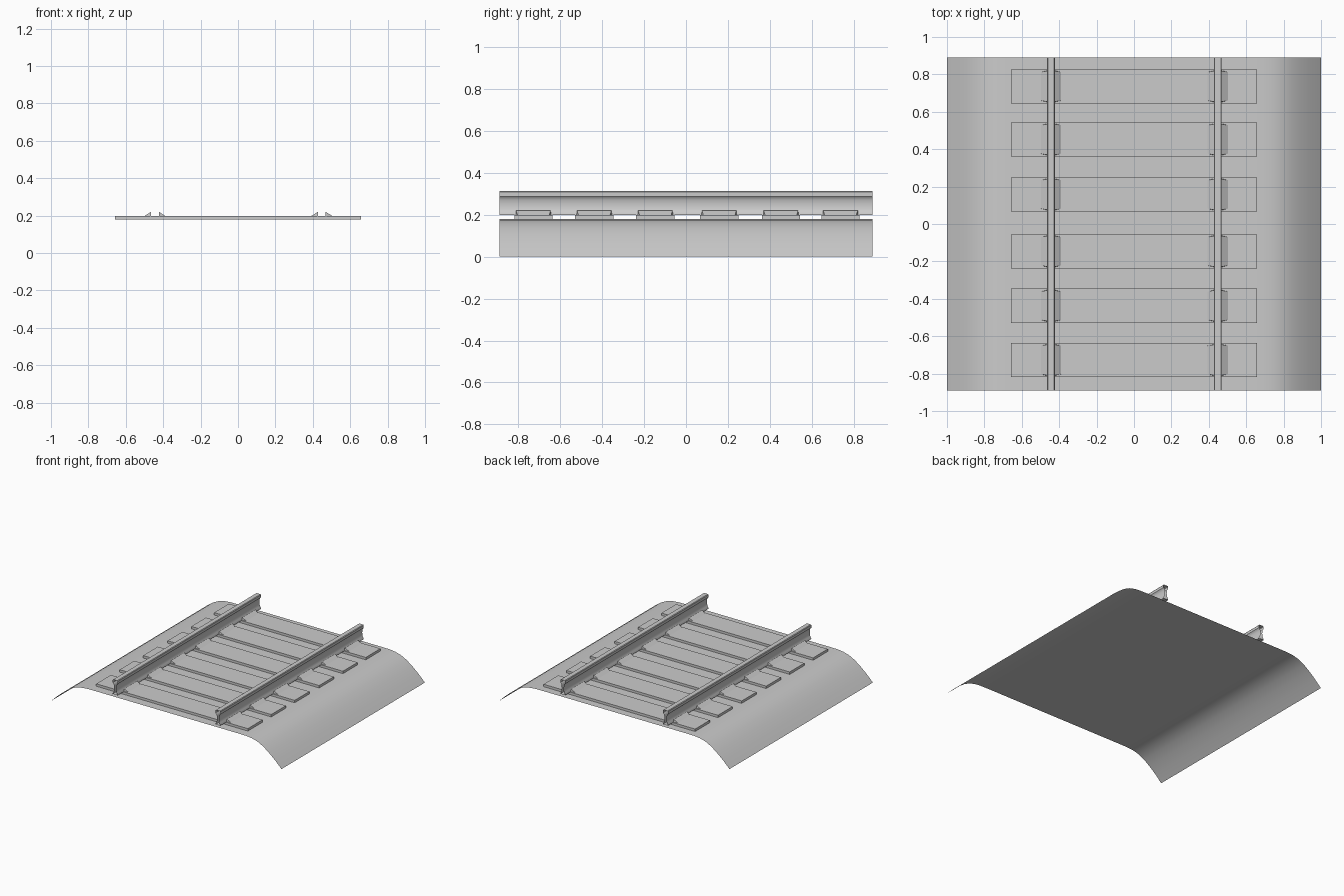
import bpy
import bmesh
import math

cube = bpy.data.objects.get("Cube")
if cube:
    bpy.data.objects.remove(cube, do_unlink=True)

grey = bpy.data.materials.new("plain_grey")
grey.use_nodes = True
GREY = (0.6, 0.6, 0.6, 1)
grey.diffuse_color = GREY
grey.node_tree.nodes["Principled BSDF"].inputs["Base Color"].default_value = GREY

HALF_LENGTH = 0.889
GAUGE_CENTRES = (-0.444, 0.448)
SLEEPER_YS = (-0.727, -0.437, -0.146, 0.158, 0.452, 0.736)
BED_TOP, SLEEPER_TOP = 0.18, 0.199


def finish(bm, name, smooth_angle=None):
    mesh = bpy.data.meshes.new(name)
    bm.to_mesh(mesh)
    bm.free()
    mesh.materials.append(grey)
    obj = bpy.data.objects.new(name, mesh)
    bpy.context.collection.objects.link(obj)
    if smooth_angle:
        bpy.ops.object.select_all(action="DESELECT")
        obj.select_set(True)
        bpy.context.view_layer.objects.active = obj
        bpy.ops.object.shade_smooth_by_angle(angle=math.radians(smooth_angle))
    return obj


def sweep(name, profile, closed, smooth_angle):
    """Open-ended sheet: an (x, z) profile running the length of the track."""
    bm = bmesh.new()
    front = [bm.verts.new((x, -HALF_LENGTH, z)) for x, z in profile]
    back = [bm.verts.new((x, HALF_LENGTH, z)) for x, z in profile]
    count = len(profile)
    for i in range(count if closed else count - 1):
        j = (i + 1) % count
        bm.faces.new((front[i], front[j], back[j], back[i]))
    return finish(bm, name, smooth_angle)


# Track bed: thin sheet with rounded shoulders, profile runs left to right
shoulder = [(0.62, BED_TOP), (0.69, 0.179), (0.74, 0.174), (0.79, 0.161),
            (0.84, 0.136), (0.89, 0.1), (0.945, 0.054), (1.0, 0.0)]
bed = [(-x, z) for x, z in reversed(shoulder)] + shoulder
sweep("track_bed", bed, False, 40)

# Sleepers
for n, y in enumerate(SLEEPER_YS):
    bm = bmesh.new()
    bmesh.ops.create_cube(bm, size=1)
    for v in bm.verts:
        v.co.x *= 1.316
        v.co.y = y + v.co.y * 0.182
        v.co.z = SLEEPER_TOP if v.co.z > 0 else BED_TOP
    finish(bm, f"sleeper_{n + 1}")

# Rails: flared foot, hollowed web and bevelled head, open at both ends
half_rail = [(0.021, 0.198), (0.021, 0.204), (0.014, 0.215), (0.009, 0.23),
             (0.008, 0.25), (0.01, 0.27), (0.015, 0.281), (0.021, 0.287),
             (0.021, 0.307), (0.017, 0.312)]
outline = half_rail + [(-x, z) for x, z in reversed(half_rail)]
for side, cx in zip(("right", "left"), GAUGE_CENTRES):
    rail = [(cx + x, z) for x, z in reversed(outline)]
    sweep(f"{side}_rail", rail, True, 35)


# Rail chairs: a wedge on each side of each rail, on every sleeper
def add_wedge(bm, cx, y, sign):
    inner, outer = cx + sign * 0.021, cx + sign * 0.054
    ends = []
    for e in (-1, 1):
        ends.append([bm.verts.new(p) for p in (
            (inner, y + e * 0.084, SLEEPER_TOP),
            (inner, y + e * 0.082, 0.22),
            (outer, y + e * 0.076, SLEEPER_TOP))])
    a, b = ends
    bm.faces.new(a)
    bm.faces.new(b)
    for i in range(3):
        j = (i + 1) % 3
        bm.faces.new((a[i], a[j], b[j], b[i]))


for side, cx in zip(("right", "left"), GAUGE_CENTRES):
    bm = bmesh.new()
    for y in SLEEPER_YS:
        for sign in (-1, 1):
            add_wedge(bm, cx, y, sign)
    bmesh.ops.recalc_face_normals(bm, faces=bm.faces)
    finish(bm, f"{side}_rail_chairs")
